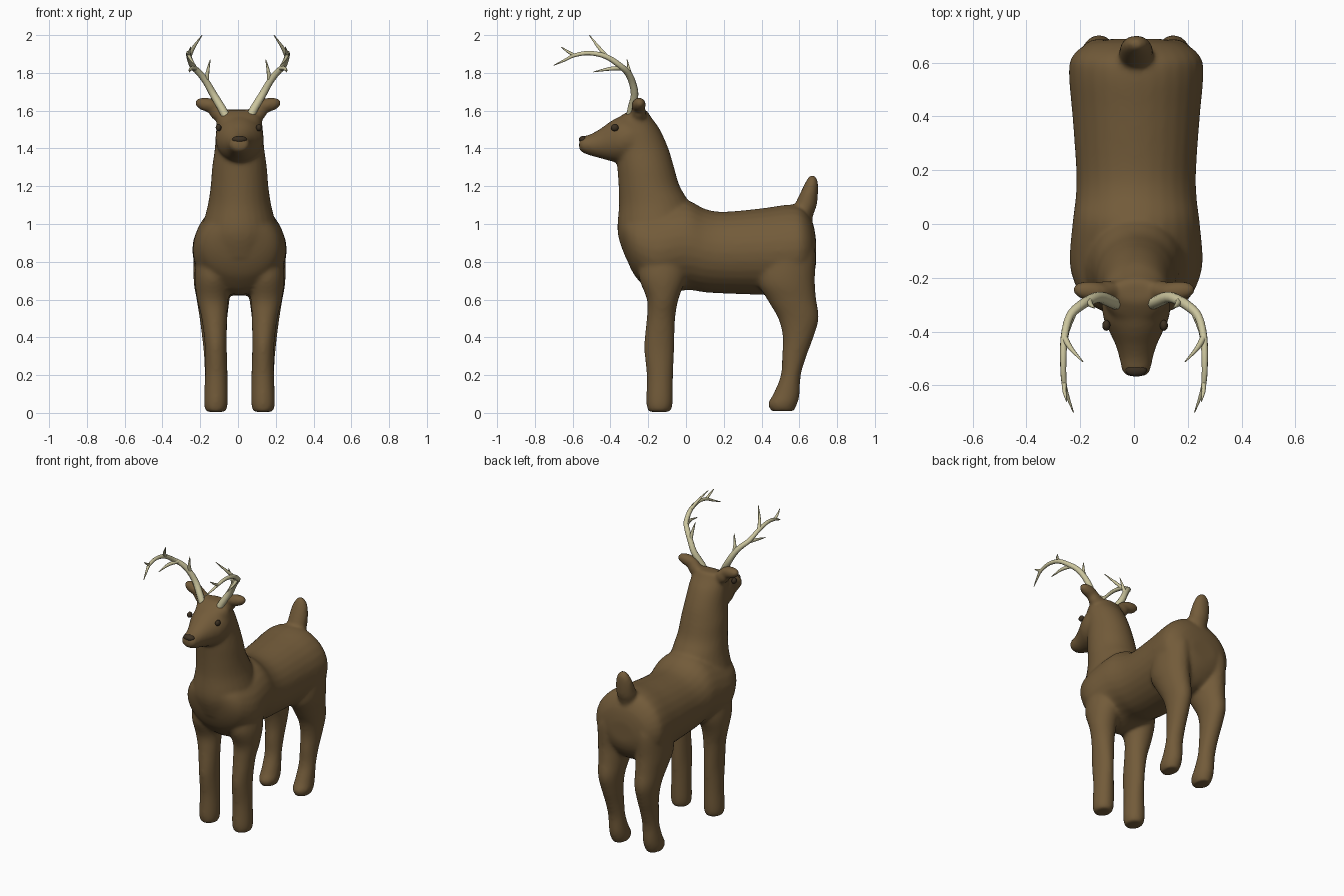
import bpy, bmesh
from math import cos, sin, pi
from mathutils import Vector, Matrix

if "Cube" in bpy.data.objects:
    bpy.data.objects.remove(bpy.data.objects["Cube"])

CX = 0.008  # the body sits slightly off centre


def material(name, rgb):
    m = bpy.data.materials.new(name)
    m.diffuse_color = (*rgb, 1)
    m.use_nodes = True
    m.node_tree.nodes["Principled BSDF"].inputs["Base Color"].default_value = m.diffuse_color
    return m


BROWN = material("brown_fur", (0.17, 0.105, 0.042))
DARK = material("dark_brown", (0.045, 0.03, 0.016))
BONE = material("antler_bone", (0.60, 0.56, 0.34))


def spline(rows, steps=4):
    """Catmull-Rom interpolation of station rows."""
    out = []
    for i in range(len(rows) - 1):
        p0, p1 = rows[max(i - 1, 0)], rows[i]
        p2, p3 = rows[i + 1], rows[min(i + 2, len(rows) - 1)]
        for s in range(steps):
            t = s / steps
            out.append([0.5 * (2 * b + (c - a) * t + (2 * a - 5 * b + 4 * c - d) * t * t
                               + (3 * b - a - 3 * c + d) * t ** 3)
                        for a, b, c, d in zip(p0, p1, p2, p3)])
    return out + [list(rows[-1])]


def loft(bm, axis, rows, side=1, n=28):
    """Closed elliptical loft; row = (station, low, high, half width, centre x)."""
    rings = []
    for st, lo, hi, hw, cx in spline(rows):
        ring = []
        for k in range(n):
            a = 2 * pi * k / n
            x = CX + side * cx + hw * cos(a)
            v = (lo + hi) / 2 + (hi - lo) / 2 * sin(a)
            ring.append(bm.verts.new((x, st, v) if axis == 'y' else (x, v, st)))
        rings.append(ring)
    faces = [bm.faces.new(rings[0]), bm.faces.new(rings[-1])]
    for r, q in zip(rings, rings[1:]):
        for k in range(n):
            j = (k + 1) % n
            faces.append(bm.faces.new((r[k], r[j], q[j], q[k])))
    bmesh.ops.recalc_face_normals(bm, faces=faces)


def mid(rows):
    return [(*r, 0) for r in rows]


def add_object(name, bm, mat):
    me = bpy.data.meshes.new(name)
    bm.to_mesh(me)
    bm.free()
    me.materials.append(mat)
    me.polygons.foreach_set("use_smooth", [True] * len(me.polygons))
    ob = bpy.data.objects.new(name, me)
    bpy.context.collection.objects.link(ob)
    return ob


def ellipsoid(bm, loc, size, rot_y=0, rot_z=0):
    m = (Matrix.Translation(loc) @ Matrix.Rotation(rot_z, 4, 'Z')
         @ Matrix.Rotation(rot_y, 4, 'Y') @ Matrix.Diagonal((*size, 1)))
    bmesh.ops.create_uvsphere(bm, u_segments=24, v_segments=14, radius=1, matrix=m)


bm = bmesh.new()
# torso
loft(bm, 'y', mid([
    (-.335, .88, 1.05, .10), (-.30, .78, 1.06, .17), (-.25, .70, 1.08, .215),
    (-.15, .625, 1.10, .247), (0, .65, 1.125, .237), (.1, .638, 1.08, .225),
    (.2, .632, 1.065, .223), (.4, .625, 1.083, .237), (.55, .62, 1.103, .25),
    (.62, .65, 1.085, .24), (.67, .72, 1.01, .18), (.688, .78, .92, .09)]))
# neck
loft(bm, 'z', mid([
    (.82, -.32, 0, .17), (.95, -.362, .06, .20), (1.1, -.355, .022, .168),
    (1.2, -.357, -.033, .153), (1.3, -.364, -.063, .145), (1.4, -.372, -.093, .131),
    (1.5, -.38, -.138, .124), (1.56, -.36, -.18, .115), (1.605, -.29, -.21, .09)]))
# head
loft(bm, 'y', mid([
    (-.566, 1.395, 1.44, .032), (-.548, 1.378, 1.462, .052), (-.5, 1.36, 1.478, .062),
    (-.45, 1.347, 1.507, .077), (-.4, 1.333, 1.543, .10), (-.35, 1.325, 1.568, .122),
    (-.28, 1.33, 1.582, .127), (-.2, 1.36, 1.57, .10)]))
# tail
loft(bm, 'z', mid([
    (.98, .56, .66, .05), (1.05, .56, .675, .06), (1.1, .575, .693, .064),
    (1.18, .612, .70, .057), (1.23, .637, .697, .04), (1.256, .652, .682, .018)]))
for s in (-1, 1):
    # front legs
    loft(bm, 'z', [
        (.005, -.198, -.085, .05, .125), (.05, -.21, -.07, .063, .125),
        (.2, -.208, -.068, .06, .123), (.35, -.222, -.062, .058, .125),
        (.5, -.208, -.057, .068, .133), (.6, -.207, -.04, .083, .142),
        (.72, -.25, 0, .098, .14), (.85, -.24, 0, .09, .135)], s)
    # hind legs
    loft(bm, 'z', [
        (.01, .45, .572, .046, .128), (.05, .434, .59, .06, .128),
        (.1, .462, .602, .058, .128), (.2, .502, .608, .054, .13),
        (.3, .508, .638, .056, .132), (.4, .512, .675, .063, .135),
        (.5, .488, .703, .073, .138), (.6, .43, .69, .087, .14),
        (.7, .38, .682, .1, .143), (.85, .4, .687, .1, .14), (.95, .42, .66, .09, .13)], s)
    # ears
    ellipsoid(bm, (s * .155, -.25, 1.63), (.077, .038, .038), -s * .2, s * .1)
    ellipsoid(bm, (s * .105, -.25, 1.59), (.05, .04, .045), -s * .6)
body = add_object("deer_body", bm, BROWN)
remesh = body.modifiers.new("merge", 'REMESH')
remesh.mode = 'VOXEL'
remesh.voxel_size = 0.011
remesh.use_smooth_shade = True
smooth = body.modifiers.new("soften", 'SMOOTH')
smooth.factor = 0.5
smooth.iterations = 9

# nose
bm = bmesh.new()
ellipsoid(bm, (CX, -.543, 1.447), (.04, .024, .02))
add_object("nose", bm, DARK)

# eyes
for s, side in ((-1, "left"), (1, "right")):
    bm = bmesh.new()
    ellipsoid(bm, (CX * .5 + s * .107, -.377, 1.51), (.015, .02, .019))
    add_object(side + "_eye", bm, DARK)

# antlers: main beam and tines as (x, y, z, radius)
BRANCHES = [
    [(.052, -.30, 1.545, .024), (.085, -.288, 1.61, .023), (.13, -.272, 1.685, .021),
     (.168, -.285, 1.752, .019), (.205, -.308, 1.80, .018), (.24, -.345, 1.835, .016),
     (.259, -.42, 1.885, .014), (.263, -.51, 1.905, .012), (.26, -.59, 1.893, .010),
     (.247, -.64, 1.868, .007), (.225, -.70, 1.84, .002)],
    [(.165, -.283, 1.75, .013), (.162, -.298, 1.80, .010), (.147, -.312, 1.87, .002)],
    [(.225, -.33, 1.825, .013), (.25, -.40, 1.822, .010), (.258, -.49, 1.805, .002)],
    [(.259, -.42, 1.885, .012), (.235, -.462, 1.935, .009), (.19, -.512, 2.0, .002)],
    [(.26, -.59, 1.893, .009), (.258, -.625, 1.912, .007), (.25, -.66, 1.937, .002)],
]
for s, side in ((-1, "left"), (1, "right")):
    cu = bpy.data.curves.new(side + "_antler", 'CURVE')
    cu.dimensions = '3D'
    cu.bevel_depth = 1.0
    cu.bevel_resolution = 2
    cu.use_fill_caps = True
    for branch in BRANCHES:
        pts = spline(branch, 3)
        sp = cu.splines.new('POLY')
        sp.points.add(len(pts) - 1)
        for p, (x, y, z, r) in zip(sp.points, pts):
            p.co = (s * x, y, z, 1)
            p.radius = r
        sp.use_smooth = True
    cu.materials.append(BONE)
    ob = bpy.data.objects.new(side + "_antler", cu)
    bpy.context.collection.objects.link(ob)
    bpy.ops.object.select_all(action='DESELECT')
    ob.select_set(True)
    bpy.context.view_layer.objects.active = ob
    bpy.ops.object.convert(target='MESH')
